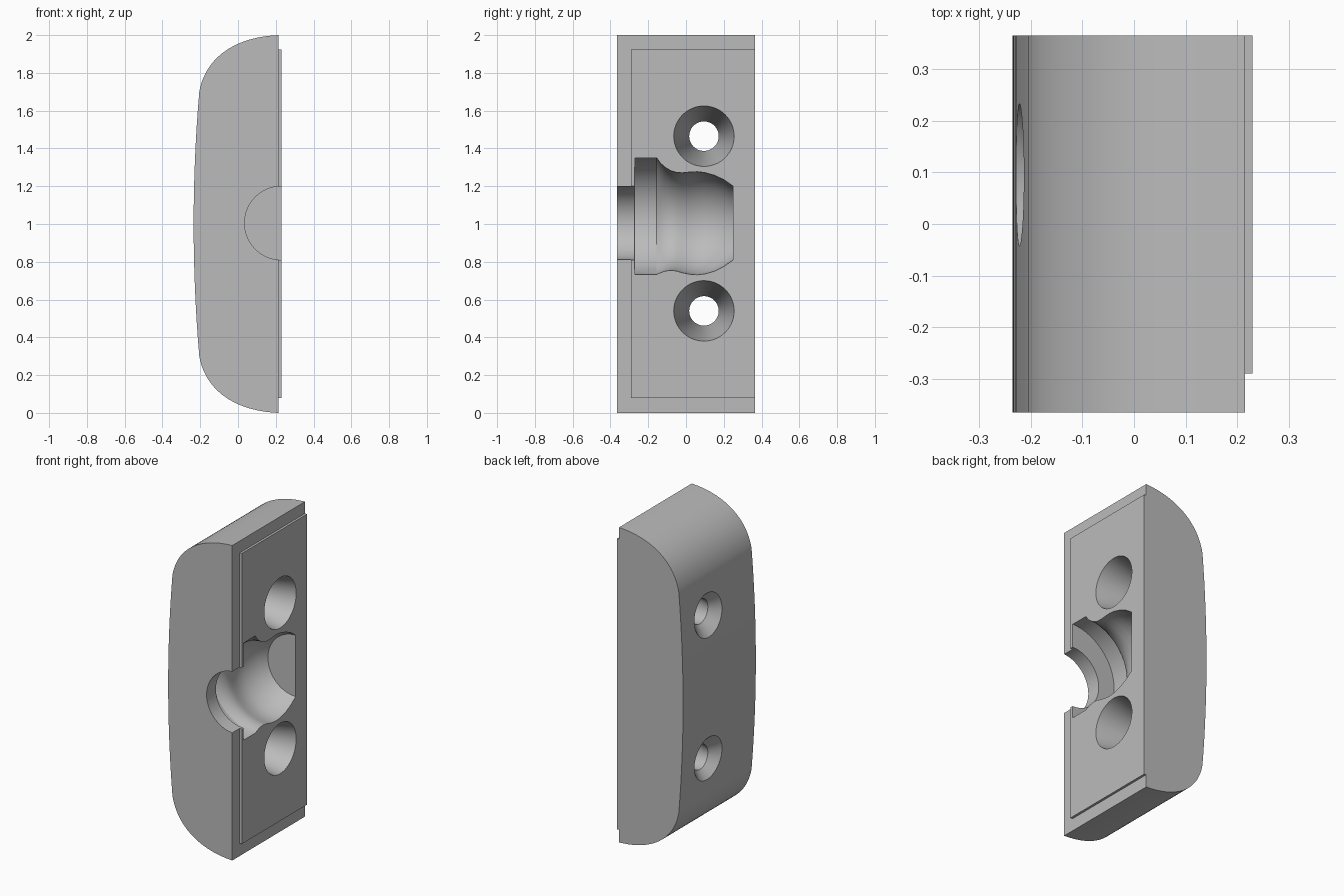
import bpy, bmesh
from math import cos, sin, pi, radians
from mathutils import Vector
from mathutils.geometry import interpolate_bezier

if "Cube" in bpy.data.objects:
    bpy.data.objects.remove(bpy.data.objects["Cube"], do_unlink=True)

grey = bpy.data.materials.new("plain grey")
grey.use_nodes = True
colour = (0.5, 0.5, 0.5, 1)
grey.diffuse_color = colour
grey.node_tree.nodes["Principled BSDF"].inputs["Base Color"].default_value = colour


def loft(name, rings):
    """Closed solid through a list of equal-length point rings."""
    bm = bmesh.new()
    loops = [[bm.verts.new(p) for p in ring] for ring in rings]
    count = len(loops[0])
    for a, b in zip(loops, loops[1:]):
        for i in range(count):
            j = (i + 1) % count
            bm.faces.new((a[i], a[j], b[j], b[i]))
    bm.faces.new(loops[0])
    bm.faces.new(loops[-1])
    bmesh.ops.recalc_face_normals(bm, faces=bm.faces)
    mesh = bpy.data.meshes.new(name)
    bm.to_mesh(mesh)
    bm.free()
    mesh.materials.append(grey)
    obj = bpy.data.objects.new(name, mesh)
    bpy.context.collection.objects.link(obj)
    return obj


def combine(target, tool, operation):
    """Apply a boolean and discard the tool."""
    mod = target.modifiers.new(operation, "BOOLEAN")
    mod.operation, mod.solver, mod.object = operation, "EXACT", tool
    bpy.context.view_layer.objects.active = target
    bpy.ops.object.modifier_apply(modifier=mod.name)
    bpy.data.objects.remove(tool, do_unlink=True)


FRONT, BACK = -0.365, 0.365
FLAT, PLATE = 0.215, 0.23
SEGMENTS = 64

# Rounded outer profile: upper half, then mirrored about mid height
corner = interpolate_bezier(Vector((-0.205, 1.7)), Vector((-0.175, 1.87)),
                            Vector((-0.03, 1.99)), Vector((FLAT, 2)), 24)
upper = [(-0.235 + 0.03 * (i / 8) ** 2, 1 + 0.7 * i / 8) for i in range(8)]
upper += [tuple(p) for p in corner]
profile = [(x, 2 - z) for x, z in reversed(upper[1:])] + upper
body = loft("clamp_half", [[(x, y, z) for x, z in profile] for y in (FRONT, BACK)])

# Raised mating plate on the flat side
outline = [(0.1, 0.08), (PLATE, 0.08), (PLATE, 1.925), (0.1, 1.925)]
combine(body, loft("raised_plate", [[(x, y, z) for x, z in outline]
                                    for y in (-0.29, BACK)]), "UNION")


# Cavity: round sections along y, given as (y, top, bottom)
def section(y, top, bottom):
    r, mid = (top - bottom) / 2, (top + bottom) / 2
    return [(PLATE + r * cos(t), y, mid + r * sin(t))
            for t in (2 * pi * i / SEGMENTS for i in range(SEGMENTS))]


cavity = [(-0.5, 1.2, 0.81), (-0.272, 1.2, 0.81), (-0.271, 1.35, 0.733),
          (-0.155, 1.35, 0.733), (-0.135, 1.322, 0.742), (-0.11, 1.3, 0.751),
          (-0.08, 1.282, 0.755), (-0.05, 1.273, 0.751), (-0.02, 1.271, 0.742),
          (0.02, 1.275, 0.734), (0.06, 1.277, 0.731), (0.1, 1.272, 0.736),
          (0.15, 1.258, 0.75), (0.2, 1.235, 0.775), (0.25, 1.2, 0.81)]
combine(body, loft("cavity_cutter", [section(*s) for s in cavity]), "DIFFERENCE")

# Screw holes, tapered from both sides, given as (x, radius)
taper = [(-0.3, 0.22), (-0.165, 0.078), (-0.15, 0.078), (PLATE, 0.16), (0.28, 0.171)]
for z in (0.54, 1.465):
    rings = [[(x, 0.095 + r * cos(2 * pi * i / SEGMENTS), z + r * sin(2 * pi * i / SEGMENTS))
              for i in range(SEGMENTS)] for x, r in taper]
    combine(body, loft("screw_cutter", rings), "DIFFERENCE")

# Smooth curves, crisp edges
bpy.ops.object.select_all(action="DESELECT")
body.select_set(True)
bpy.context.view_layer.objects.active = body
bpy.ops.object.shade_smooth_by_angle(angle=radians(25))
